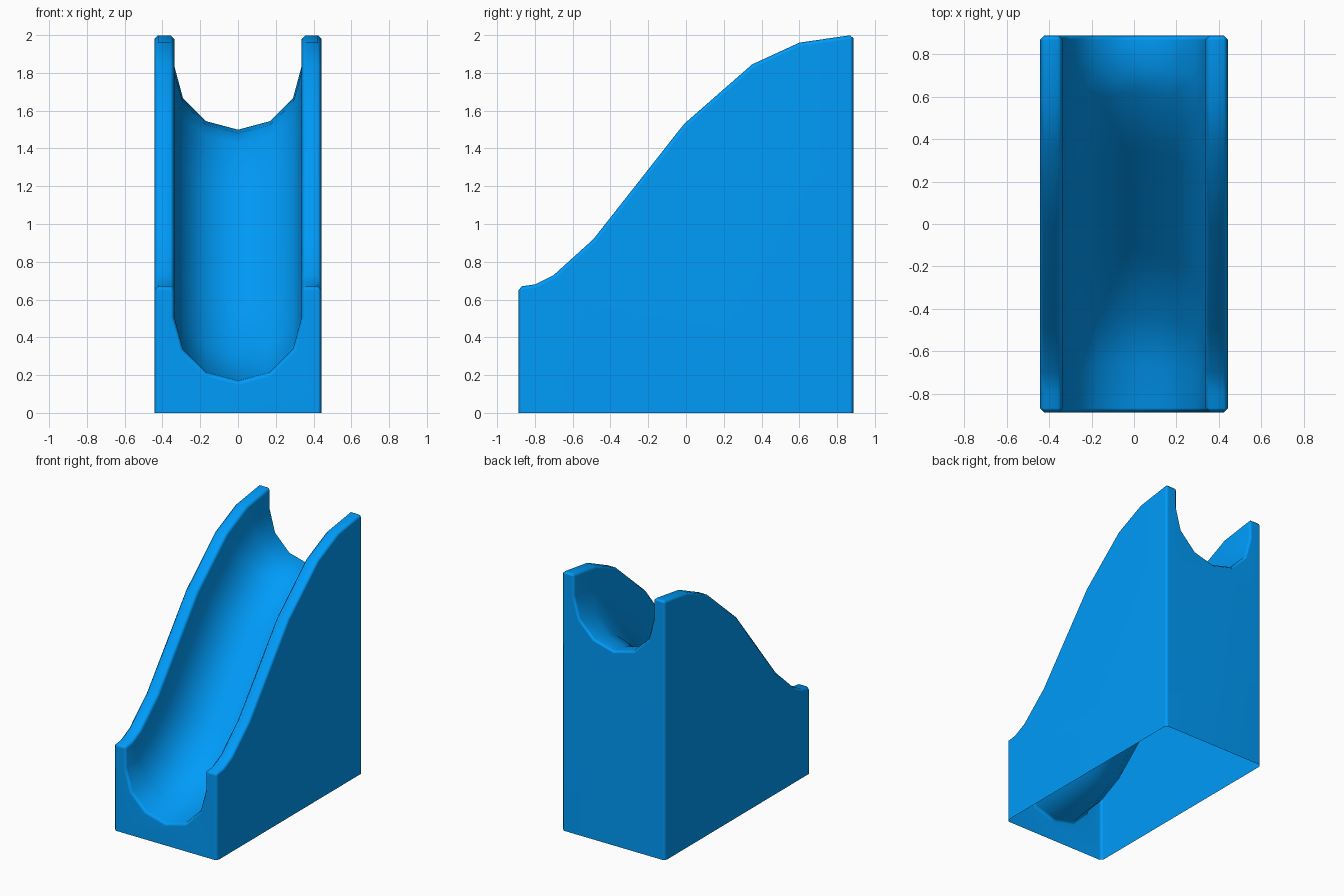
import bpy, bmesh, math
from mathutils import Vector

if "Cube" in bpy.data.objects:
    bpy.data.objects.remove(bpy.data.objects["Cube"])

HALF_W, RADIUS, DEPTH = 0.443, 0.337, 0.5
# Height of the side walls along the slide (y, z)
PROFILE = [Vector(p) for p in [(-0.888, 0.668), (-0.8, 0.68), (-0.7, 0.73), (-0.49, 0.92),
           (-0.01, 1.53), (0.35, 1.845), (0.6, 1.96), (0.888, 2.002)]]


def inward(i):
    """Direction square to the slope, into the block; straight down at the ends."""
    if i in (0, len(PROFILE) - 1):
        return Vector((0, -1))
    before = (PROFILE[i] - PROFILE[i - 1]).normalized()
    after = (PROFILE[i + 1] - PROFILE[i]).normalized()
    t = (before + after).normalized()
    return Vector((t.y, -t.x))


def section(i):
    """Cross-section: outer walls, rims and half-round channel."""
    y, top = PROFILE[i]
    pts = [(-HALF_W, y, 0), (-HALF_W, y, top), (-RADIUS, y, top)]
    for k in range(7):
        a = math.pi + math.pi * k / 6
        p = PROFILE[i] + inward(i) * (DEPTH - RADIUS - RADIUS * math.sin(a))
        pts.append((RADIUS * math.cos(a), p.x, p.y))
    return pts + [(RADIUS, y, top), (HALF_W, y, top), (HALF_W, y, 0)]


bm = bmesh.new()
rows = [[bm.verts.new(p) for p in section(i)] for i in range(len(PROFILE))]

# Rims and channel, swept between the stations
n = len(rows[0])
for a, b in zip(rows, rows[1:]):
    for i in range(1, n - 2):
        bm.faces.new((a[i], b[i], b[i + 1], a[i + 1]))

# Flat side walls and end walls; the underside stays open
for top, foot in ((1, 0), (n - 2, n - 1)):
    bm.faces.new([rows[0][foot]] + [r[top] for r in rows] + [rows[-1][foot]])
for row in (rows[0], rows[-1]):
    bm.faces.new(row)
unused = [v for v in bm.verts if not v.link_faces]
bmesh.ops.delete(bm, geom=unused, context='VERTS')
bmesh.ops.recalc_face_normals(bm, faces=bm.faces[:])

# Softened outer edges
sharp = [e for e in bm.edges if len(e.link_faces) == 2
         and e.calc_face_angle() > math.radians(50)]
bmesh.ops.bevel(bm, geom=sharp, offset=0.02, offset_type='OFFSET', segments=1,
                profile=0.5, affect='EDGES', clamp_overlap=True)
# Outward normals: the rims must face up
bm.normal_update()
if max(bm.faces, key=lambda f: f.calc_center_median().z).normal.z < 0:
    bmesh.ops.reverse_faces(bm, faces=bm.faces[:])

mesh = bpy.data.meshes.new("slide_block")
bm.to_mesh(mesh)
bm.free()
obj = bpy.data.objects.new("slide_block", mesh)
bpy.context.collection.objects.link(obj)

# Blue plastic
mat = bpy.data.materials.new("blue_plastic")
mat.diffuse_color = (0.0, 0.33, 0.95, 1)
mat.use_nodes = True
mat.node_tree.nodes["Principled BSDF"].inputs["Base Color"].default_value = mat.diffuse_color
mesh.materials.append(mat)

# Smooth shading with flat large faces
bpy.context.view_layer.objects.active = obj
obj.select_set(True)
bpy.ops.object.shade_smooth_by_angle(angle=math.radians(65))
weighted = obj.modifiers.new("weighted_normals", 'WEIGHTED_NORMAL')
weighted.keep_sharp = True
